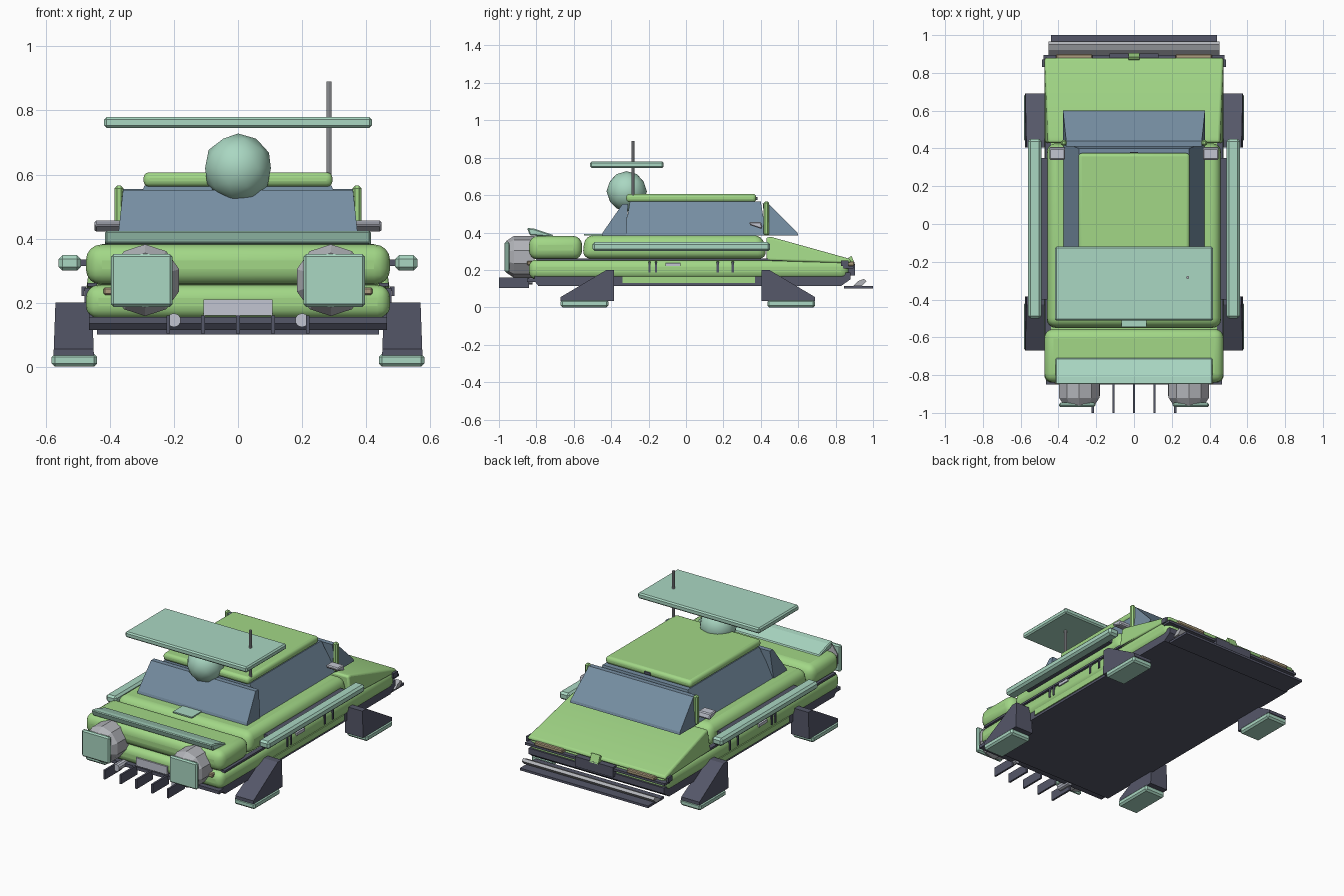
import bpy, bmesh, math
from mathutils import Matrix

if "Cube" in bpy.data.objects:
    bpy.data.objects.remove(bpy.data.objects["Cube"], do_unlink=True)


def material(name, r, g, b):
    m = bpy.data.materials.new(name)
    m.use_nodes = True
    m.diffuse_color = (r, g, b, 1)
    m.node_tree.nodes["Principled BSDF"].inputs["Base Color"].default_value = (r, g, b, 1)
    return m


GREEN = material("green paint", .36, .68, .24)
MINT = material("mint panel", .40, .68, .54)
GLASS = material("blue glass", .18, .27, .36)
SLATE = material("dark slate", .09, .095, .14)
GREY = material("grey metal", .44, .45, .48)
PALE = material("pale metal", .54, .56, .64)
TAN = material("tan lamp", .42, .34, .21)


def finish(name, bm, mat, bevel=0, seg=1, pair=False, smooth=False):
    """Turn a bmesh into an object, optionally bevelled and mirrored."""
    bmesh.ops.recalc_face_normals(bm, faces=bm.faces)
    me = bpy.data.meshes.new(name)
    bm.to_mesh(me)
    bm.free()
    me.materials.append(mat)
    ob = bpy.data.objects.new(name, me)
    bpy.context.collection.objects.link(ob)
    if bevel:
        b = ob.modifiers.new("Bevel", "BEVEL")
        b.width, b.segments, b.limit_method = bevel, seg, "ANGLE"
    if pair:
        ob.modifiers.new("Mirror", "MIRROR")
    if smooth or seg > 1:
        bpy.ops.object.select_all(action="DESELECT")
        ob.select_set(True)
        bpy.context.view_layer.objects.active = ob
        bpy.ops.object.shade_smooth_by_angle(angle=math.radians(35))
    return ob


def box(name, x, y, z, mat, **kw):
    bm = bmesh.new()
    bmesh.ops.create_cube(bm, size=1)
    for v in bm.verts:
        v.co = [lo + (c + .5) * (hi - lo) for c, (lo, hi) in zip(v.co, (x, y, z))]
    return finish(name, bm, mat, **kw)


def prism(name, profile, x0, x1, mat, taper=0, **kw):
    """Extrude a side (y, z) profile across x; taper narrows the top."""
    bm = bmesh.new()
    low = min(z for _, z in profile)
    high = max(z for _, z in profile)
    ends = []
    for x, s in ((x0, 1), (x1, -1)):
        ends.append([bm.verts.new((x + s * taper * (z - low) / (high - low), y, z))
                     for y, z in profile])
    bm.faces.new(ends[0])
    bm.faces.new(ends[1][::-1])
    n = len(profile)
    for i in range(n):
        j = (i + 1) % n
        bm.faces.new((ends[0][i], ends[0][j], ends[1][j], ends[1][i]))
    return finish(name, bm, mat, **kw)


def tube(name, centre, r1, r2, depth, mat, sides=10, along_y=True, **kw):
    bm = bmesh.new()
    mx = Matrix.Translation(centre)
    if along_y:
        mx = mx @ Matrix.Rotation(math.pi / 2, 4, "X")
    bmesh.ops.create_cone(bm, cap_ends=True, segments=sides, radius1=r1, radius2=r2,
                          depth=depth, matrix=mx)
    return finish(name, bm, mat, **kw)


# Hull
prism("chassis", [(-.81, .14), (-.79, .115), (.83, .115), (.88, .15), (.88, .185), (-.81, .185)],
      -.465, .465, SLATE)
box("lower_body", (-.475, .475), (-.84, .87), (.15, .255), GREEN, bevel=.04, seg=4)
box("rear_body", (-.475, .475), (-.84, -.555), (.255, .382), GREEN, bevel=.05, seg=4)
prism("middle_body", [(-.555, .26), (.435, .26), (.41, .385), (-.54, .385)],
      -.465, .465, GREEN, taper=.01, bevel=.045, seg=4)
prism("hood", [(.43, .25), (.88, .235), (.88, .258), (.46, .375), (.43, .375)],
      -.475, .475, GREEN, taper=.02, bevel=.018, seg=3)
box("nose_trim", (-.48, .48), (.84, .895), (.208, .222), SLATE)

# Side details
box("sill_stripe", (.455, .472), (-.34, .37), (.13, .165), GREEN, pair=True)
box("waist_trim", (.44, .47), (-.8, .82), (.25, .262), SLATE, pair=True)
for i, y in enumerate((-.195, -.16, .17, .25)):
    box(f"side_slot_{i + 1}", (.46, .48), (y - .006, y + .006), (.185, .245), SLATE, pair=True)
box("door_handle", (.47, .482), (-.11, -.03), (.22, .238), PALE, pair=True)
box("side_rail", (.49, .56), (-.5, .45), (.3, .348), MINT, bevel=.012, pair=True)
box("rail_mount", (.45, .5), (-.4, .35), (.315, .335), SLATE, pair=True)
box("nose_marker", (.475, .488), (.83, .87), (.22, .25), SLATE, pair=True)

# Cabin
prism("cabin_glass", [(-.33, .385), (.43, .385), (.4, .565), (-.3, .565)],
      -.372, .372, GLASS, taper=.08)
prism("windshield", [(.43, .385), (.6, .385), (.595, .4), (.44, .555), (.41, .555)],
      -.377, .377, GLASS, taper=.018)
prism("rear_window", [(-.32, .385), (-.45, .385), (-.445, .4), (-.34, .552), (-.31, .552)],
      -.377, .377, GLASS, taper=.018)
box("roof", (-.295, .295), (-.32, .375), (.562, .607), GREEN, bevel=.018, seg=3)
box("roof_notch", (-.02, .02), (.37, .382), (.575, .59), SLATE)
box("pillar", (.357, .386), (.415, .445), (.385, .565), GREEN, bevel=.008, pair=True)
prism("mirror", [(.34, .44), (.4, .42), (.41, .425), (.4, .457), (.34, .457)],
      .365, .448, PALE, bevel=.008, pair=True)
box("deck_plate", (-.065, .065), (-.545, -.45), (.383, .391), MINT)

# Roof equipment
bm = bmesh.new()
bmesh.ops.create_icosphere(bm, subdivisions=2, radius=.108,
                           matrix=Matrix.Translation((0, -.317, .62)))
finish("dome", bm, MINT, smooth=True)
box("overhead_panel", (-.418, .418), (-.512, -.12), (.745, .78), MINT, bevel=.008)
tube("antenna", (.284, -.283, .74), .008, .008, .3, GREY, sides=8, along_y=False)

# Landing legs and pads: the front set repeats the rear set turned about
for end, s, y in (("rear", -1, -.385), ("front", 1, .405)):
    prism(f"{end}_leg", [(y, .035), (y, .2), (y + s * .04, .2),
                         (y + s * .285, .055), (y + s * .285, .035)],
          .45, .576, SLATE, taper=.006, pair=True)
    box(f"{end}_pad", (.44, .582), sorted((y + s * .03, y + s * .285)), (0, .04),
        MINT, bevel=.01, pair=True)

# Rear end
tube("thruster", (.29, -.865, .27), .112, .112, .11, GREY, smooth=True, pair=True)
tube("thruster_tip", (.29, -.94, .27), .112, .085, .04, GREY, pair=True)
box("thruster_plate", (.205, .396), (-.97, -.945), (.187, .352), MINT, bevel=.008, pair=True)
prism("spoiler", [(-.85, .425), (-.835, .385), (-.71, .375), (-.71, .387), (-.81, .42)],
      -.415, .415, MINT, bevel=.006)
box("rear_plate", (-.107, .107), (-.849, -.835), (.16, .21), PALE)
box("tail_lamp", (.36, .42), (-.85, -.82), (.224, .248), TAN, bevel=.005, pair=True)
box("diffuser_bar", (-.465, .465), (-.85, -.8), (.135, .155), SLATE)
for i in range(-2, 3):
    box(f"diffuser_fin_{i + 3}", (i * .109 - .006, i * .109 + .006), (-1, -.84),
        (.103, .16), SLATE)
tube("exhaust", (.2, -.865, .145), .022, .022, .09, PALE, smooth=True, pair=True)

# Nose
box("front_splitter", (-.44, .44), (.845, 1), (.1, .114), SLATE)
prism("front_bumper", [(.895, .114), (.94, .114), (.965, .14), (.95, .152), (.92, .14)],
      -.453, .453, GREY)
box("headlamp", (.22, .412), (.86, .9), (.222, .246), TAN, bevel=.005, pair=True)
box("grille", (-.13, .13), (.86, .903), (.17, .232), SLATE)
prism("hood_ornament", [(.86, .225), (.905, .225), (.885, .275), (.87, .265)],
      -.03, .03, GREEN)
